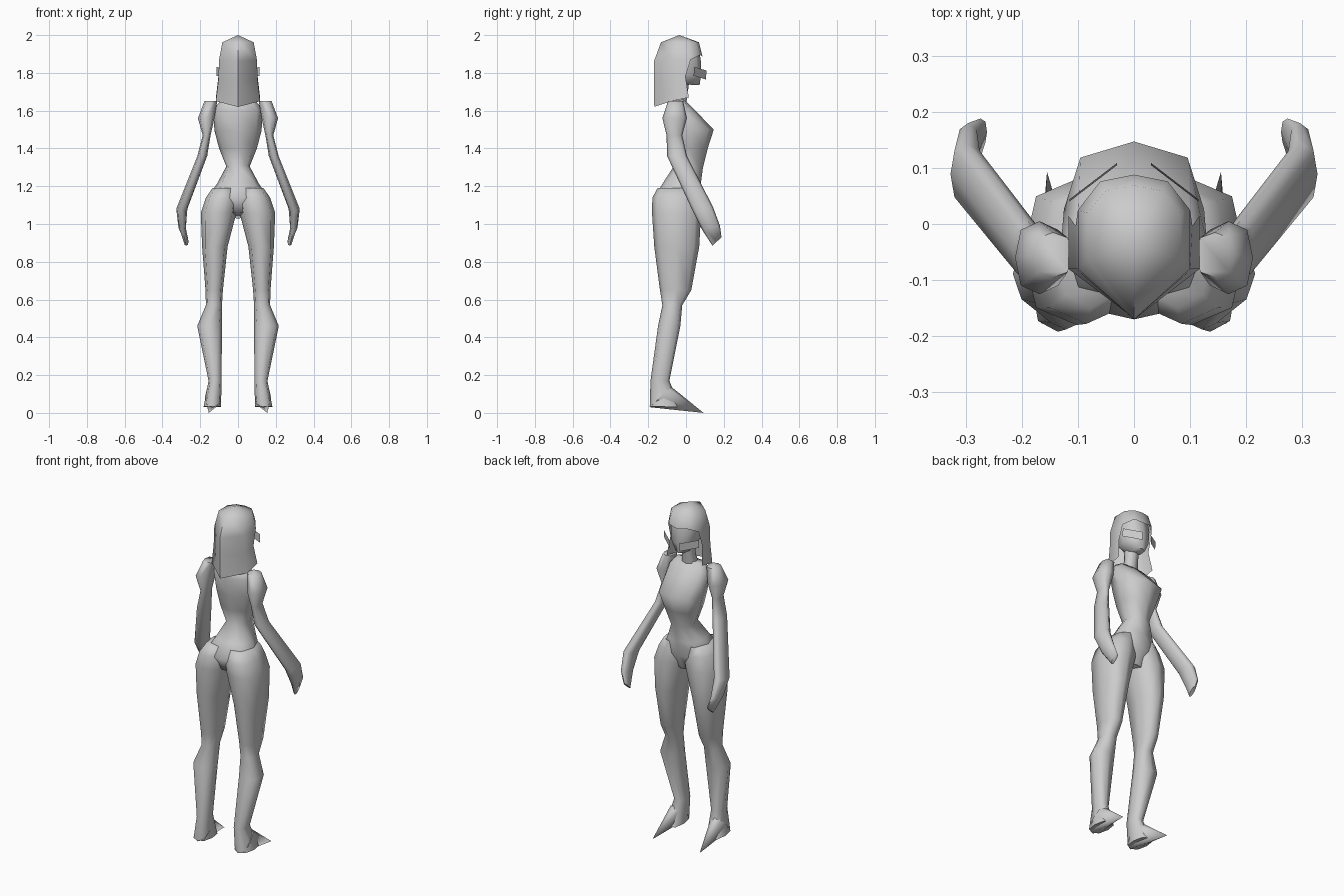
import bpy
import bmesh
import math
from mathutils import Vector

cube = bpy.data.objects.get("Cube")
if cube:
    bpy.data.objects.remove(cube, do_unlink=True)

grey = bpy.data.materials.new("plain grey")
grey.use_nodes = True
colour = (0.6, 0.6, 0.6, 1)
grey.diffuse_color = colour
grey.node_tree.nodes["Principled BSDF"].inputs["Base Color"].default_value = colour


def finish(name, bm, mirror=False, angle=70):
    """Turn a bmesh into a smooth-shaded object, optionally mirrored in x."""
    bmesh.ops.recalc_face_normals(bm, faces=bm.faces)
    mesh = bpy.data.meshes.new(name)
    bm.to_mesh(mesh)
    bm.free()
    mesh.materials.append(grey)
    obj = bpy.data.objects.new(name, mesh)
    bpy.context.collection.objects.link(obj)
    bpy.ops.object.select_all(action="DESELECT")
    obj.select_set(True)
    bpy.context.view_layer.objects.active = obj
    bpy.ops.object.shade_smooth_by_angle(angle=math.radians(angle))
    if mirror:
        mod = obj.modifiers.new("Mirror", "MIRROR")
        mod.use_mirror_merge = False
    return obj


def ring(bm, x_min, x_max, y_back, y_front, z_back, z_front=None, sides=8):
    """Closed cross-section filling the given extents, tilted from back to front."""
    if z_front is None:
        z_front = z_back
    verts = []
    for i in range(sides):
        a = math.tau * i / sides
        u, v = math.cos(a), math.sin(a)
        if abs(u * v) > 0.4:
            u, v = u * 1.08, v * 1.08
        t = (v + 1) / 2
        verts.append(bm.verts.new((
            x_min + (x_max - x_min) * (u + 1) / 2,
            y_back + (y_front - y_back) * t,
            z_back + (z_front - z_back) * t)))
    return verts


def bridge(bm, lower, upper, closed=True):
    count = len(lower)
    for i in range(count if closed else count - 1):
        j = (i + 1) % count
        bm.faces.new((lower[i], lower[j], upper[j], upper[i]))


def loft(name, sections, mirror=False):
    """Skin a stack of cross-sections and cap both ends."""
    bm = bmesh.new()
    rings = [ring(bm, *s) for s in sections]
    for a, b in zip(rings, rings[1:]):
        bridge(bm, a, b)
    bm.faces.new(rings[0])
    bm.faces.new(rings[-1])
    return finish(name, bm, mirror)


# Torso: half width, back, front, height at back and front
torso = [
    (.09, -.085, -.01, 1.65, 1.66),
    (.13, -.1, .03, 1.6, 1.62),
    (.125, -.095, .147, 1.49, 1.5),
    (.1, -.08, .115, 1.4, 1.4),
    (.062, -.062, .09, 1.31, 1.3),
    (.11, -.12, .078, 1.22, 1.21),
    (.165, -.17, .07, 1.14, 1.12),
    (.1, -.13, .03, 1.06, 1.03),
]
loft("torso", [(-s[0], *s) for s in torso])

# Legs with calf and pointed foot
loft("legs", [
    (.02, .135, -.15, .06, 1.19),
    (.0, .17, -.178, .07, 1.14),
    (.008, .197, -.18, .08, 1.06),
    (.055, .19, -.168, .07, .88),
    (.08, .172, -.138, .028, .65),
    (.085, .17, -.125, -.02, .57),
    (.085, .216, -.148, -.03, .46),
    (.087, .156, -.188, -.088, .17),
    (.09, .182, -.192, -.03, .035, .03),
], mirror=True)

# Pointed toes
bm = bmesh.new()
base = ring(bm, .09, .175, -.19, -.08, .03, .14)
tip = bm.verts.new((.155, .093, 0))
bm.faces.new(base)
for i, v in enumerate(base):
    bm.faces.new((v, base[(i + 1) % len(base)], tip))
finish("toes", bm, mirror=True)

# Arms: puffed shoulder, slim upper arm, forward-bent forearm, hand
loft("arms", [
    (.11, .178, -.095, -.015, 1.65),
    (.125, .212, -.125, .005, 1.56),
    (.145, .187, -.103, -.02, 1.47),
    (.163, .215, -.1, .005, 1.36),
    (.268, .327, .035, .143, 1.07, 1.09),
    (.276, .315, .085, .18, .97, .99),
    (.262, .285, .14, .188, .885, .93),
], mirror=True)

# Neck and face
loft("neck", [
    (-.045, .045, -.08, .0, 1.63),
    (-.035, .035, -.06, .01, 1.7),
    (-.04, .04, -.06, .02, 1.78),
])
loft("head", [
    (-.035, .035, -.04, .072, 1.74, 1.735),
    (-.068, .068, -.09, .08, 1.79),
    (-.08, .08, -.11, .078, 1.87),
    (-.075, .075, -.11, .065, 1.94),
])


# Hair: closed crown over an open curtain around the sides and back
def curtain(width, front, back, z_front, z_side, z_back):
    half = [(width, front, z_front), (width, -.08, z_side)]
    other = [(-x, y, z) for x, y, z in reversed(half)]
    return half + [(0, back, z_back)] + other


bm = bmesh.new()
levels = [
    curtain(.117, .015, -.168, 1.67, 1.65, 1.62),
    curtain(.104, -.003, -.17, 1.78, 1.76, 1.76),
    curtain(.1, .025, -.17, 1.87, 1.87, 1.86),
]
rows = [[bm.verts.new(p) for p in level] for level in levels]
for a, b in zip(rows, rows[1:]):
    bridge(bm, a, b, closed=False)
fringe = [(-.06, .076, 1.895), (0, .088, 1.885), (.06, .076, 1.895)]
brim = rows[-1] + [bm.verts.new(p) for p in fringe]
crown = []
for v in brim:
    crown.append(bm.verts.new((v.co.x * .83, v.co.y * .78, 1.962)))
apex = bm.verts.new((0, -.035, 2))
bridge(bm, brim, crown)
for i, v in enumerate(crown):
    bm.faces.new((v, crown[(i + 1) % len(crown)], apex))
finish("hair", bm)

# Small flat plates in front of the cheeks
bm = bmesh.new()
inner, outer = Vector((.03, .105, 1.765)), Vector((.115, .04, 1.785))
rise = Vector((0, .004, .047))
bm.faces.new([bm.verts.new(p) for p in (inner, outer, outer + rise, inner + rise)])
finish("face_plates", bm, mirror=True)
